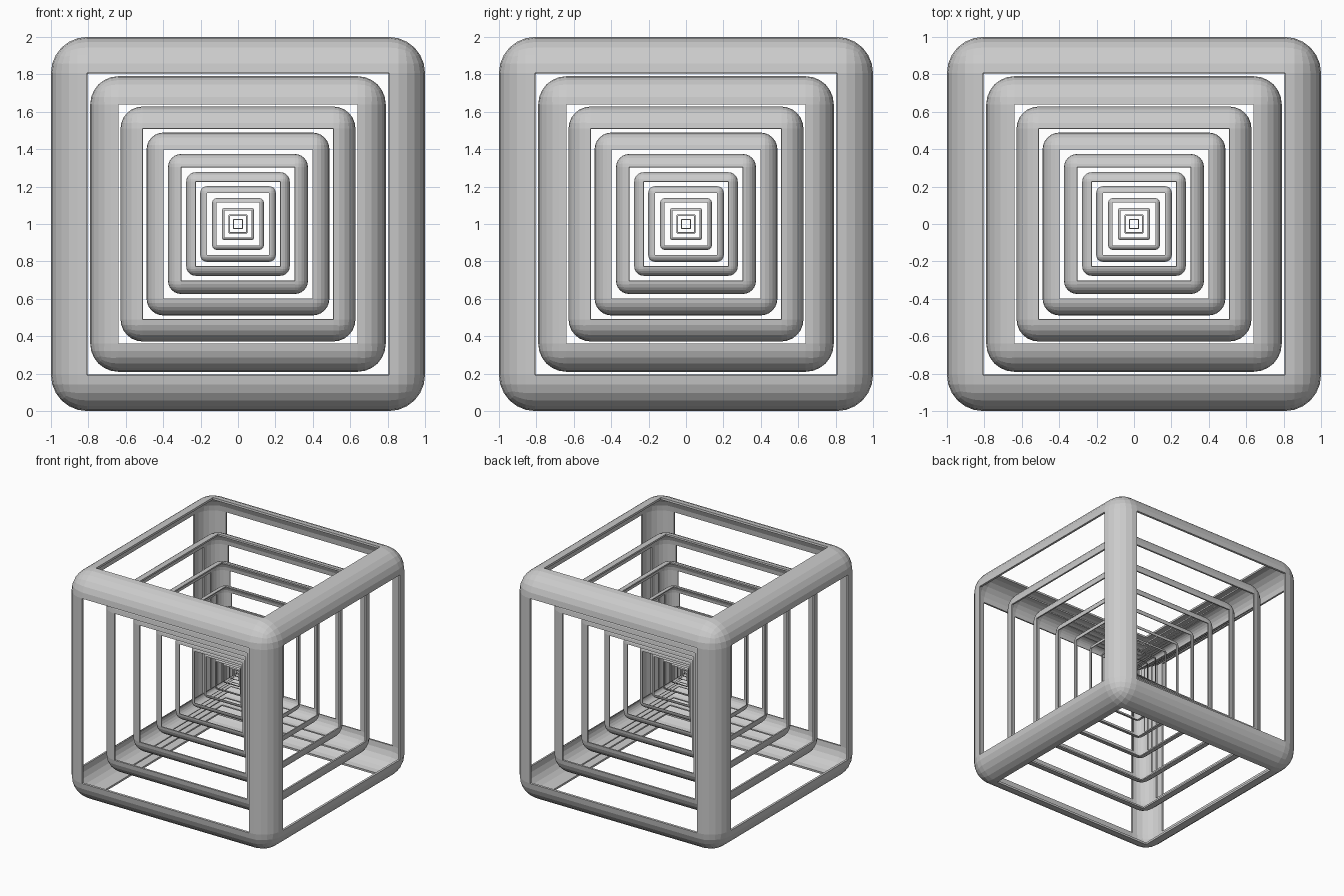
import bpy, bmesh

if "Cube" in bpy.data.objects:
    bpy.data.objects.remove(bpy.data.objects["Cube"])

# Half-width of each nested frame and of the square opening in its faces
FRAMES = [(1.0, 0.807), (0.79, 0.64), (0.628, 0.51), (0.489, 0.398),
          (0.374, 0.304), (0.277, 0.226), (0.202, 0.167), (0.138, 0.114),
          (0.086, 0.071), (0.051, 0.042), (0.027, 0.022)]
CENTRE_Z = 1.0


def cube_frame(index, half, hole):
    """Rounded edge strips of a cube, faces left open, given a thin wall."""
    bm = bmesh.new()
    bmesh.ops.create_cube(bm, size=2 * half)
    bmesh.ops.bevel(bm, geom=bm.edges[:], offset=half - hole, offset_type='OFFSET',
                    segments=6, profile=0.5, affect='EDGES')
    bm.normal_update()
    # open the six flat sides
    sides = sorted(bm.faces, key=lambda f: f.calc_area())[-6:]
    sides = [f for f in bm.faces
             if max(abs(c) for c in f.calc_center_median()) > half * 0.9999]
    bmesh.ops.delete(bm, geom=sides, context='FACES')
    mesh = bpy.data.meshes.new(f"cube_frame_{index}")
    bm.to_mesh(mesh)
    bm.free()
    obj = bpy.data.objects.new(f"cube_frame_{index}", mesh)
    obj.location.z = CENTRE_Z
    bpy.context.collection.objects.link(obj)
    wall = obj.modifiers.new("wall", 'SOLIDIFY')
    wall.thickness = 0.018 * half
    wall.offset = -1


for i, (half, hole) in enumerate(FRAMES, 1):
    cube_frame(i, half, hole)
